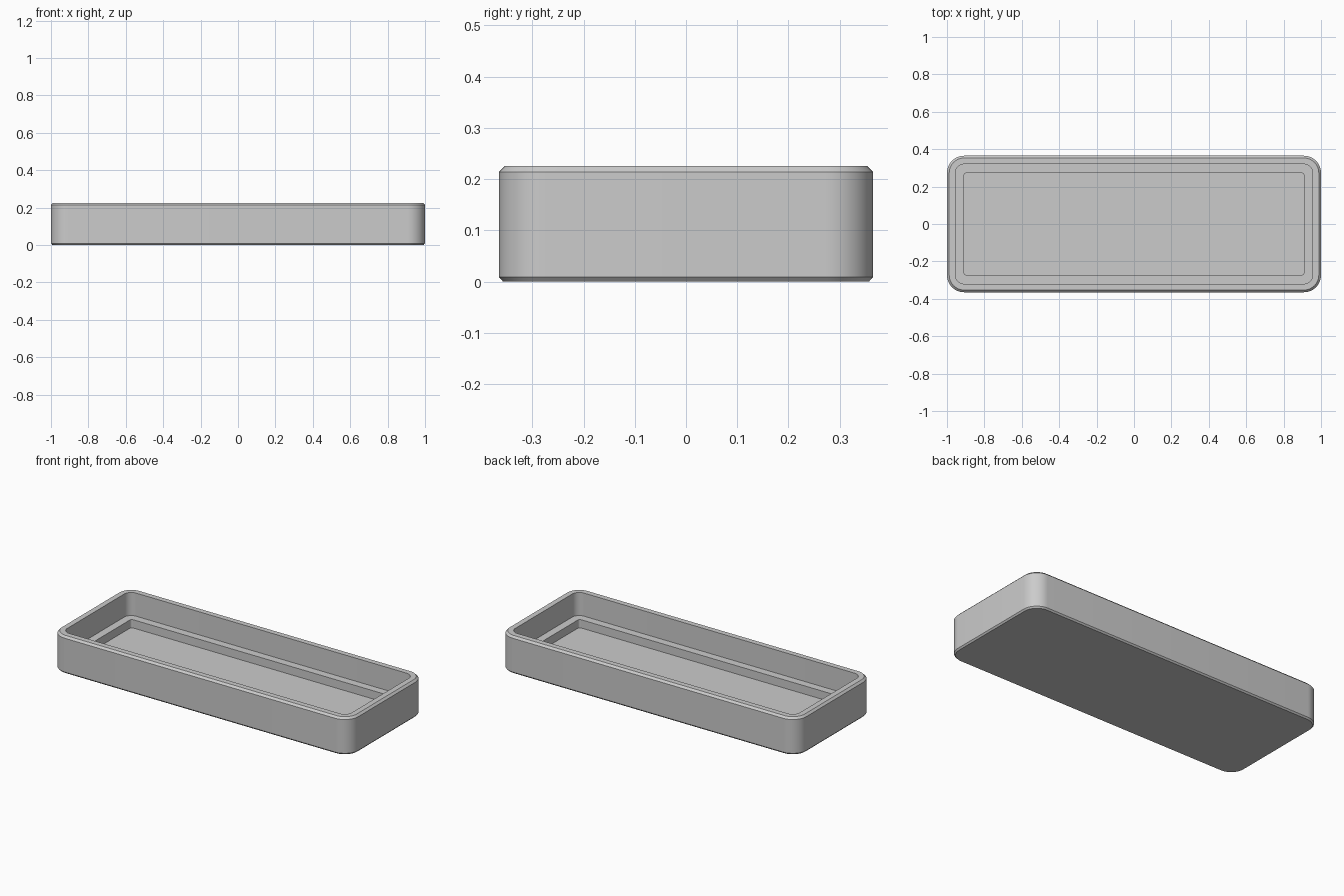
import bpy, bmesh
from math import sin, cos, pi, radians

cube = bpy.data.objects.get("Cube")
if cube:
    bpy.data.objects.remove(cube, do_unlink=True)

HALF_X, HALF_Y, HEIGHT = 1.0, 0.365, 0.226
RADIUS, SEGMENTS = 0.092, 12

grey = bpy.data.materials.new("plain_grey")
colour = (0.6, 0.6, 0.6, 1)
grey.use_nodes = True
grey.diffuse_color = colour
grey.node_tree.nodes["Principled BSDF"].inputs["Base Color"].default_value = colour


def rounded_ring(bm, inset, z):
    """Rounded rectangle of vertices, offset inwards from the outer wall."""
    r = max(RADIUS - inset, 0.012)
    cx, cy = HALF_X - inset - r, HALF_Y - inset - r
    ring = []
    for i, (sx, sy) in enumerate([(1, 1), (-1, 1), (-1, -1), (1, -1)]):
        for k in range(SEGMENTS + 1):
            a = (i + k / SEGMENTS) * pi / 2
            ring.append(bm.verts.new((sx * cx + r * cos(a), sy * cy + r * sin(a), z)))
    return ring


# Wall section from the underside, over the rim, down the step to the floor
section = [
    (0.008, 0), (0, 0.009), (0, HEIGHT - 0.012), (0.012, HEIGHT),
    (0.045, HEIGHT), (0.045, 0.086), (0.092, 0.086), (0.092, 0.036),
]
bm = bmesh.new()
rings = [rounded_ring(bm, inset, z) for inset, z in section]
for low, high in zip(rings, rings[1:]):
    for i in range(len(low)):
        j = (i + 1) % len(low)
        bm.faces.new((low[i], low[j], high[j], high[i]))
bm.faces.new(rings[0][::-1])   # underside
bm.faces.new(rings[-1])        # tray floor

mesh = bpy.data.meshes.new("tray")
bm.to_mesh(mesh)
bm.free()
mesh.materials.append(grey)
tray = bpy.data.objects.new("tray", mesh)
bpy.context.collection.objects.link(tray)

bpy.context.view_layer.objects.active = tray
tray.select_set(True)
bpy.ops.object.shade_smooth_by_angle(angle=radians(30))
